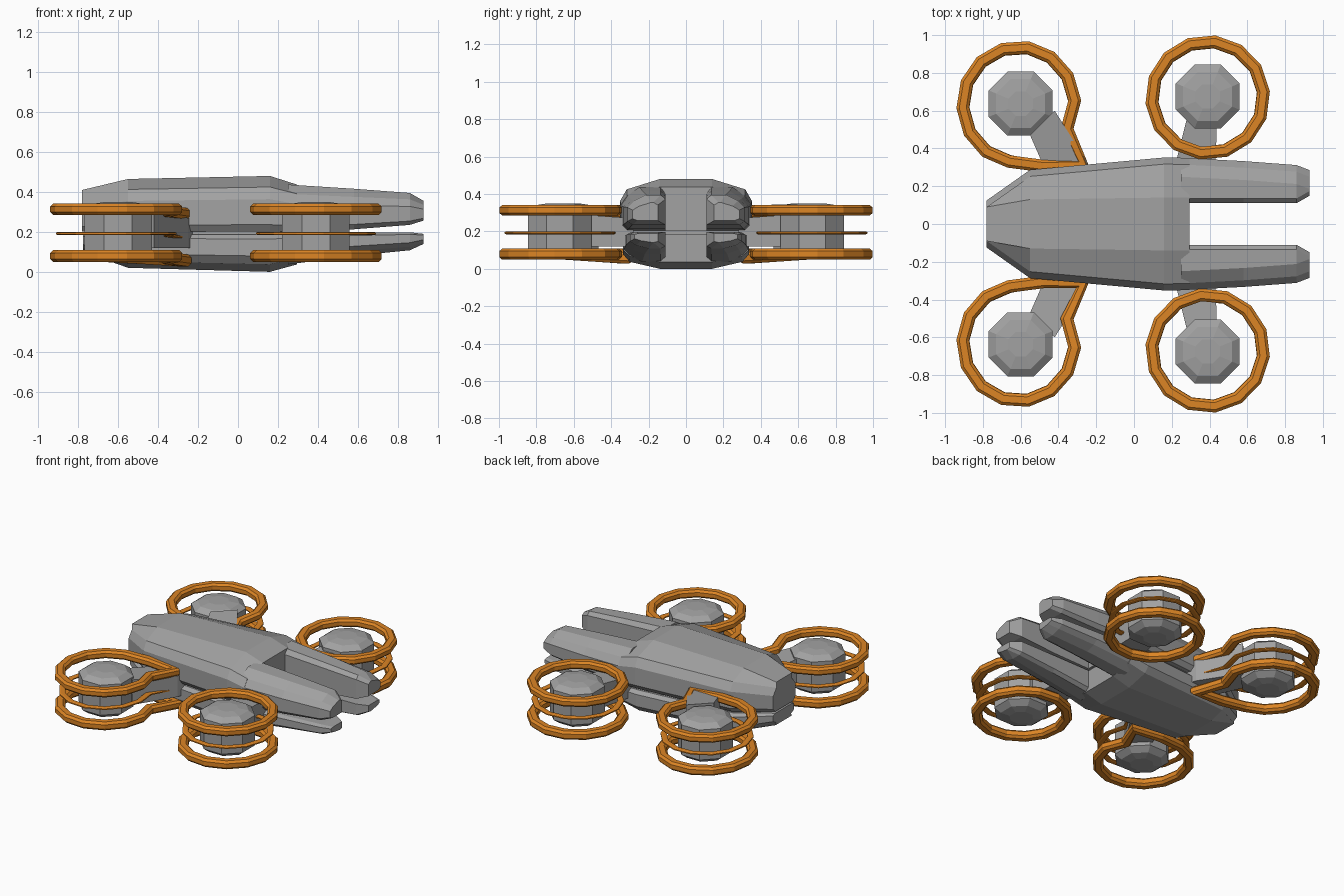
import bpy, bmesh, math
from mathutils import Vector

if "Cube" in bpy.data.objects:
    bpy.data.objects.remove(bpy.data.objects["Cube"])


def material(name, rgb):
    m = bpy.data.materials.new(name)
    m.diffuse_color = (*rgb, 1)
    m.use_nodes = True
    m.node_tree.nodes["Principled BSDF"].inputs["Base Color"].default_value = m.diffuse_color
    return m


GREY = material("body grey", (0.36, 0.36, 0.36))
ORANGE = material("guard orange", (0.72, 0.235, 0.018))


def loft(name, rings, mat, closed=False):
    """Skin a list of point loops; cap the ends unless closed."""
    bm = bmesh.new()
    loops = [[bm.verts.new(p) for p in r] for r in rings]
    n = len(loops[0])
    pairs = list(zip(loops, loops[1:]))
    if closed:
        pairs.append((loops[-1], loops[0]))
    for a, b in pairs:
        for i in range(n):
            j = (i + 1) % n
            bm.faces.new((a[i], a[j], b[j], b[i]))
    if not closed:
        bm.faces.new(loops[0])
        bm.faces.new(loops[-1])
    bmesh.ops.recalc_face_normals(bm, faces=bm.faces)
    me = bpy.data.meshes.new(name)
    bm.to_mesh(me)
    bm.free()
    me.materials.append(mat)
    ob = bpy.data.objects.new(name, me)
    bpy.context.collection.objects.link(ob)
    return ob


def hull_section(x, flat, w, zo, zs):
    """Symmetric chamfered section from outer height zo to seam height zs."""
    h = zs - zo
    half = [(flat, zo), (w - 0.035, zo + 0.2 * h), (w, zo + 0.42 * h),
            (w, zo + 0.88 * h), (w - 0.025, zs)]
    pts = half + [(-y, z) for y, z in reversed(half)]
    return [(x, y, z) for y, z in pts]


def prong_section(x, yi, yo, zo, zs, s):
    """Chamfered section for one fork arm, on side s."""
    h = zs - zo
    pts = [(yi, zs), (yi, zo + 0.14 * h), (yi + 0.025, zo), (yo - 0.1, zo),
           (yo - 0.035, zo + 0.2 * h), (yo, zo + 0.42 * h),
           (yo, zo + 0.88 * h), (yo - 0.025, zs)]
    return [(x, s * y, z) for y, z in pts]


# Hull: two shells separated by a seam
loft("upper_hull", [hull_section(*a) for a in (
    (-0.78, 0.09, 0.125, 0.41, 0.203), (-0.55, 0.13, 0.287, 0.465, 0.203),
    (0.16, 0.14, 0.352, 0.48, 0.203), (0.295, 0.14, 0.35, 0.437, 0.203))], GREY)
loft("lower_hull", [hull_section(*a) for a in (
    (-0.775, 0.09, 0.12, 0.10, 0.187), (-0.55, 0.13, 0.272, 0.02, 0.187),
    (0.16, 0.14, 0.337, 0.0, 0.187), (0.295, 0.14, 0.335, 0.037, 0.187))], GREY)
loft("hull_core", [[(x, y, z) for y, z in ((-w, .15), (w, .15), (w, .25), (-w, .25))]
                   for x, w in ((-0.75, 0.08), (-0.54, 0.24), (0.28, 0.30))], GREY)

# Forked front: upper and lower prong on each side
for s, side in ((1, "left"), (-1, "right")):
    loft("upper_prong_" + side, [prong_section(*a, s) for a in (
        (0.25, 0.11, 0.35, 0.437, 0.203), (0.58, 0.11, 0.333, 0.416, 0.213),
        (0.86, 0.11, 0.312, 0.395, 0.235), (0.93, 0.15, 0.285, 0.355, 0.257))], GREY)
    loft("lower_prong_" + side, [prong_section(*a, s) for a in (
        (0.25, 0.11, 0.335, 0.037, 0.19), (0.58, 0.11, 0.32, 0.08, 0.195),
        (0.86, 0.11, 0.30, 0.108, 0.198), (0.93, 0.15, 0.275, 0.14, 0.19))], GREY)


def guard_path(r, tail):
    """Ring centre line as (x, y, dz); tail pulls it to a point at the hull."""
    if not tail:
        angs = [2 * math.pi * i / 14 + 0.1 for i in range(14)]
        return [(r * math.cos(a), r * math.sin(a), 0) for a in angs]
    angs = [math.radians(4 + 256 * i / 10) for i in range(11)]
    path = [(r * math.cos(a), r * 1.03 * math.sin(a), 0) for a in angs]
    return path + [(0.13, -0.325, -0.01), (0.34, -0.315, -0.022), (0.255, -0.13, -0.01)]


def guard(name, cx, cy, s, z, r, w, h, tail):
    """Sweep a chamfered band round the guard path."""
    path = [Vector(p) for p in guard_path(r, tail)]
    sec = [(-1, -.5), (-.55, -1), (.55, -1), (1, -.5), (1, .5), (.55, 1), (-.55, 1), (-1, .5)]
    rings = []
    for i, p in enumerate(path):
        a = (p - path[i - 1]).xy.normalized()
        b = (path[(i + 1) % len(path)] - p).xy.normalized()
        t = (a + b).normalized()
        n = Vector((t.y, -t.x)) * min(1.3, 1 / max(0.3, t.dot(b)))
        rings.append([(cx + p.x + n.x * u * w / 2, s * (cy + p.y + n.y * u * w / 2),
                       z + p.z + v * h / 2) for u, v in sec])
    loft(name, rings, ORANGE, closed=True)


def motor(name, cx, cy):
    """Eight-sided pod with domed ends."""
    prof = [(0.05, 0.08), (0.063, 0.14), (0.095, 0.183), (0.31, 0.183),
            (0.34, 0.14), (0.35, 0.07)]
    angs = [math.pi * (i + 0.5) / 4 for i in range(8)]
    loft(name, [[(cx + r * math.cos(a), cy + r * math.sin(a), z) for a in angs]
                for z, r in prof], GREY)


def arm(name, s, ends):
    """Tapered strut; each end is x1, y1, x2, y2, bottom, top."""
    loft(name, [[(x1, s * y1, b), (x2, s * y2, b), (x2, s * y2, t), (x1, s * y1, t)]
                for x1, y1, x2, y2, b, t in ends], GREY)


# Four pods, each with motor, strut and three guard rings
for s, side in ((1, "left"), (-1, "right")):
    for end, cx, cy, tail in (("fore", 0.39, 0.67, False), ("aft", -0.61, 0.632, True)):
        tag = end + "_" + side
        motor("motor_" + tag, cx + (0.01 if tail else 0), s * (cy + 0.005))
        for ring, z, r, w, h in (("top", 0.313, 0.297, 0.066, 0.056),
                                 ("middle", 0.192, 0.282, 0.04, 0.016),
                                 ("bottom", 0.079, 0.297, 0.066, 0.06)):
            guard(f"guard_{ring}_{tag}", cx, cy, s, z, r, w, h, tail)
    arm("strut_fore_" + side, s, ((0.28, 0.56, 0.44, 0.56, 0.12, 0.29),
                                  (0.21, 0.28, 0.43, 0.28, 0.12, 0.27)))
    top = 0.345 if s > 0 else 0.30
    arm("strut_aft_" + side, s, ((-0.55, 0.47, -0.42, 0.60, 0.12, top),
                                 (-0.48, 0.31, -0.25, 0.33, 0.12, top - 0.03),
                                 (-0.44, 0.22, -0.22, 0.24, 0.12, top - 0.03)))
